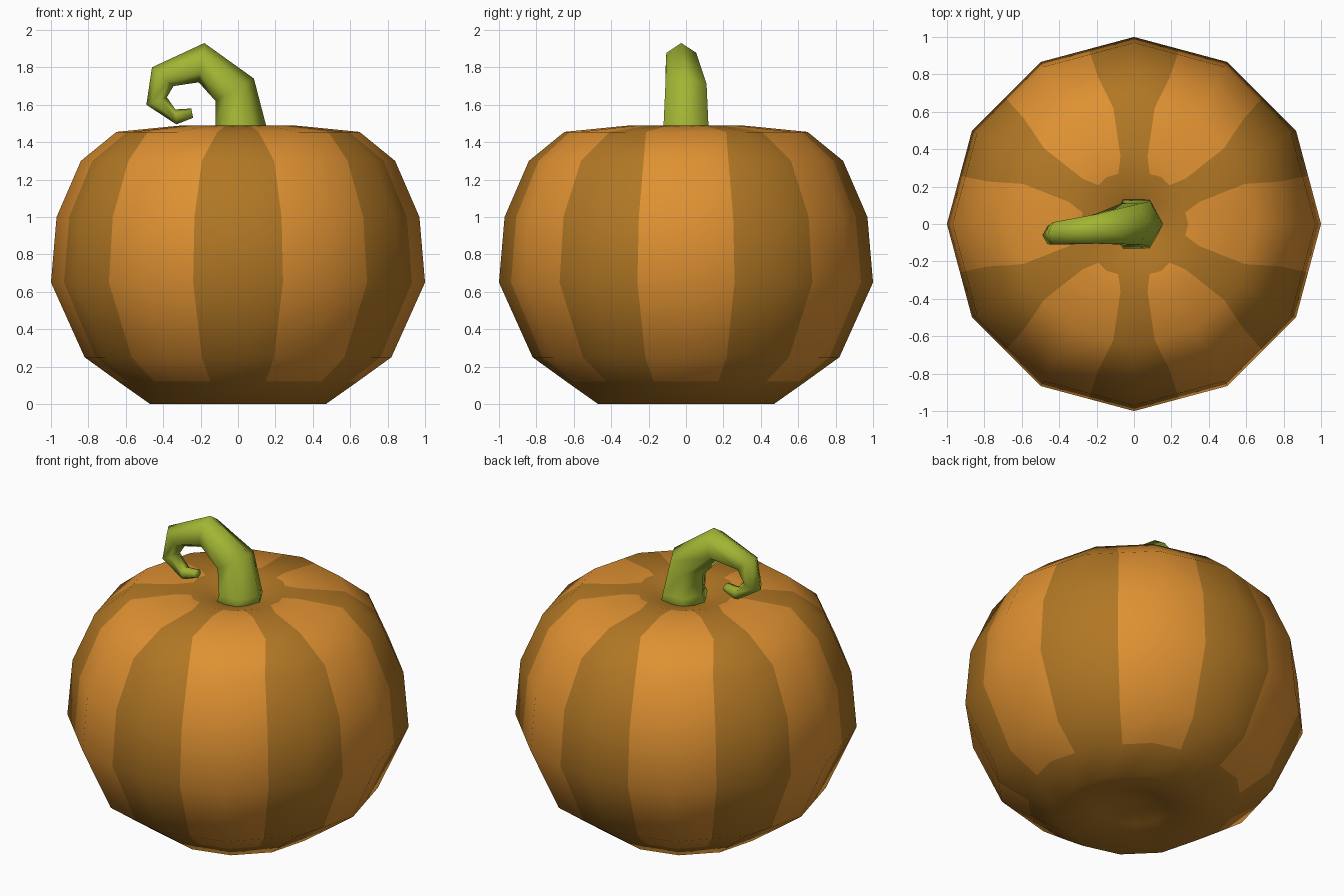
import bpy, math
from mathutils import Vector

if "Cube" in bpy.data.objects:
    bpy.data.objects.remove(bpy.data.objects["Cube"])


def material(name, rgb):
    m = bpy.data.materials.new(name)
    m.diffuse_color = (*rgb, 1)
    m.use_nodes = True
    m.node_tree.nodes["Principled BSDF"].inputs["Base Color"].default_value = m.diffuse_color
    return m


orange = material("orange skin", (0.74, 0.285, 0.032))
brown = material("brown stripe", (0.44, 0.185, 0.018))
green = material("green stem", (0.36, 0.46, 0.034))


def loft(name, rings, mats, mat_rule, start=None, end=None):
    """Skin closed rings of equal length, closing the ends with a point or a cap."""
    n = len(rings[0])
    verts = [v for r in rings for v in r]
    faces, ids = [], []
    for i in range(len(rings) - 1):
        for j in range(n):
            k = (j + 1) % n
            faces.append((i * n + j, i * n + k, (i + 1) * n + k, (i + 1) * n + j))
            ids.append(mat_rule(i, j))
    last = (len(rings) - 1) * n
    for tip, base, flip in ((start, 0, True), (end, last, False)):
        if tip is None:
            loop = list(range(base, base + n))
            faces.append(loop[::-1] if flip else loop)
            ids.append(mat_rule(-1, 0))
            continue
        verts.append(tip)
        for j in range(n):
            a, b = base + j, base + (j + 1) % n
            if flip:
                a, b = b, a
            faces.append((a, b, len(verts) - 1))
            ids.append(mat_rule(-1, j))
    me = bpy.data.meshes.new(name)
    me.from_pydata(verts, [], faces)
    for m in mats:
        me.materials.append(m)
    for p, i in zip(me.polygons, ids):
        p.material_index = i
        p.use_smooth = True
    me.update()
    ob = bpy.data.objects.new(name, me)
    bpy.context.collection.objects.link(ob)
    return ob


# Pumpkin body: (radius, height, stripe edge as a fraction of each 12-gon side)
profile = [(0.20, 0.05, 0.5), (0.47, 0.0, 0.5), (0.64, 0.12, 0.46), (0.82, 0.25, 0.47),
           (1.0, 0.65, 0.48), (0.97, 1.0, 0.48), (0.84, 1.3, 0.46), (0.65, 1.455, 0.34),
           (0.38, 1.482, 0.38), (0.29, 1.49, 0.58), (0.14, 1.45, 0.5)]


def body_ring(r, z, t):
    corner = [Vector((r * math.cos(k * math.pi / 6), r * math.sin(k * math.pi / 6), z))
              for k in range(12)]
    ring = []
    for k in range(12):
        # odd corners are the stripe centres
        f = t if k % 2 else 1 - t
        ring += [corner[k], corner[k].lerp(corner[(k + 1) % 12], f)]
    return ring


def stripe(i, j):
    # brown next to odd corners and near both poles
    return 0 if 2 <= i <= 8 and j % 4 in (0, 3) else 1


loft("pumpkin_body", [body_ring(*p) for p in profile], [orange, brown], stripe,
     (0, 0, 0.12), (0, 0, 1.40))

# Curled stem: outer x,z / inner x,z / centre y / half width in y
stem = [(0.16, 1.41, -0.14, 1.41, 0.0, 0.14),
        (0.15, 1.49, -0.12, 1.49, 0.0, 0.12),
        (0.085, 1.74, -0.12, 1.62, 0.0, 0.11),
        (-0.18, 1.93, -0.21, 1.72, -0.025, 0.08),
        (-0.46, 1.80, -0.345, 1.70, -0.05, 0.06),
        (-0.49, 1.60, -0.38, 1.64, -0.06, 0.048),
        (-0.33, 1.495, -0.335, 1.575, -0.06, 0.04),
        (-0.24, 1.53, -0.25, 1.58, -0.06, 0.028)]


def stem_ring(ox, oz, ix, iz, y, w):
    a, b = Vector((ox, y, oz)), Vector((ix, y, iz))
    mid, half = (a + b) / 2, (a - b) / 2
    return [mid + half * math.cos(k * math.pi / 3)
            + Vector((0, w / 0.866 * math.sin(k * math.pi / 3), 0)) for k in range(6)]


loft("stem", [stem_ring(*s) for s in stem], [green], lambda i, j: 0)
